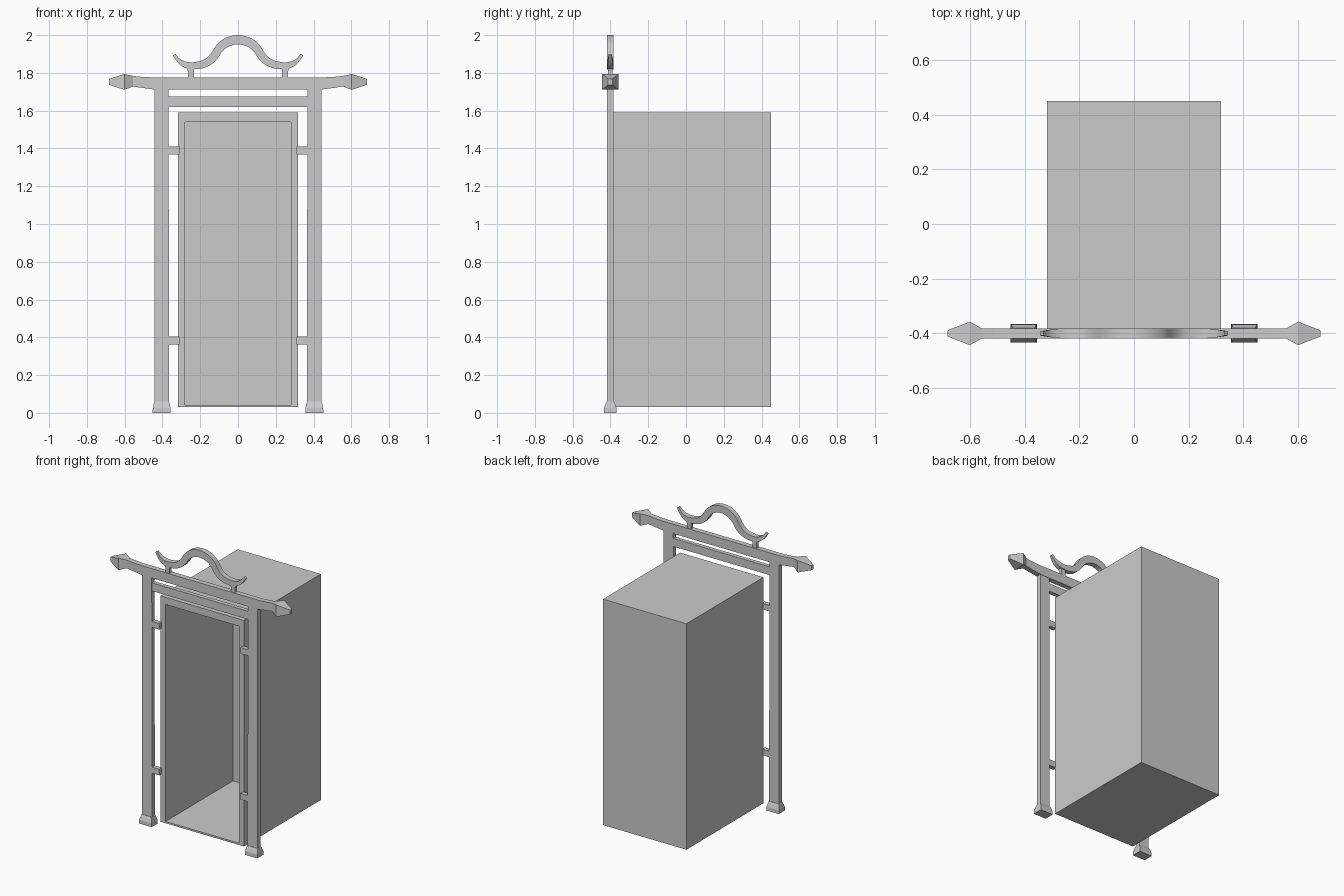
import bpy, bmesh
from mathutils import Vector

if "Cube" in bpy.data.objects:
    bpy.data.objects.remove(bpy.data.objects["Cube"])

GATE_Y = -0.401


def loft(name, rings, smooth=False):
    """Skin a list of equal-length vertex rings and cap both ends."""
    bm = bmesh.new()
    rows = [[bm.verts.new(p) for p in ring] for ring in rings]
    for a, b in zip(rows, rows[1:]):
        n = len(a)
        for i in range(n):
            bm.faces.new((a[i], a[(i + 1) % n], b[(i + 1) % n], b[i]))
    bm.faces.new(rows[0])
    bm.faces.new(rows[-1])
    bmesh.ops.recalc_face_normals(bm, faces=bm.faces)
    mesh = bpy.data.meshes.new(name)
    bm.to_mesh(mesh)
    bm.free()
    ob = bpy.data.objects.new(name, mesh)
    bpy.context.collection.objects.link(ob)
    if smooth:
        bpy.ops.object.select_all(action='DESELECT')
        ob.select_set(True)
        bpy.context.view_layer.objects.active = ob
        bpy.ops.object.shade_smooth_by_angle(angle=0.6)
    return ob


def strip(name, sections, smooth=False):
    """Sections are (x1, z1, x2, z2, half depth) in the gate plane."""
    y = GATE_Y
    return loft(name, [[(a, y - w, b), (a, y + w, b), (c, y + w, d), (c, y - w, d)]
                       for a, b, c, d, w in sections], smooth)


def bar(name, x1, x2, z1, z2, w):
    return strip(name, [(x1, z2, x1, z1, w), (x2, z2, x2, z1, w)])


def mirrored(half):
    return [(-a, b, -c, d, w) for a, b, c, d, w in reversed(half)] + half


def spline(points, steps=3):
    """Catmull-Rom through the section tuples."""
    pts = [points[0]] + points + [points[-1]]
    out = []
    for p0, p1, p2, p3 in zip(pts, pts[1:], pts[2:], pts[3:]):
        for k in range(steps):
            t = k / steps
            out.append(tuple(0.5 * (2 * b + (c - a) * t + (2*a - 5*b + 4*c - d) * t * t
                                    + (3*b - a - 3*c + d) * t ** 3)
                             for a, b, c, d in zip(p0, p1, p2, p3)))
    out.append(points[-1])
    return out


def rect(x, y, z1, z2):
    return [(-x, y, z1), (x, y, z1), (x, y, z2), (-x, y, z2)]


# Deep hollow box, open at the front
loft("cabinet_box", [rect(0.318, 0.45, 0.03, 1.59), rect(0.318, -0.39, 0.03, 1.59),
                     rect(0.28, -0.39, 0.042, 1.54), rect(0.28, 0.345, 0.042, 1.54)])

for s, side in ((-1, "left"), (1, "right")):
    cx = s * 0.404
    # Post and flared foot
    strip("post_" + side, [(cx - h, z, cx + h, z, 0.016)
                           for z, h in ((0.05, 0.038), (1.715, 0.037))])
    strip("foot_" + side, [(cx - h, z, cx + h, z, w) for z, h, w in
                           ((0, 0.048, 0.034), (0.025, 0.047, 0.033),
                            (0.045, 0.043, 0.026), (0.06, 0.039, 0.019))])
    # Brackets joining the post to the box
    for z, level in ((0.383, "lower"), (1.39, "upper")):
        bar(f"bracket_{level}_{side}", s * 0.31, s * 0.37, z - 0.021, z + 0.021, 0.015)
    # Arrow-shaped beam end
    strip("beam_finial_" + side, [(s * x, t, s * x, b, w) for x, t, b, w in
                                  ((0.555, 1.784, 1.728, 0.017), (0.602, 1.794, 1.711, 0.043),
                                   (0.684, 1.768, 1.737, 0.011))])
    # Short peg under the crest
    strip("crest_peg_" + side, [(s * 0.25 - h, z, s * 0.25 + h, z, 0.012) for z, h in
                                ((1.77, 0.016), (1.81, 0.016), (1.832, 0.023))])

# Top beam with slightly lifted ends, and the rail below it
strip("top_beam", mirrored([(x, t, x, b, 0.018) for x, t, b in
                            ((0.38, 1.776, 1.711), (0.45, 1.776, 1.713),
                             (0.51, 1.779, 1.721), (0.565, 1.785, 1.729))]))
bar("lower_rail", -0.37, 0.37, 1.62, 1.676, 0.014)

# Wavy crest: top edge, bottom edge, half depth
crest = [(0.06, 1.988, 0.042, 1.942, 0.018), (0.11, 1.953, 0.08, 1.918, 0.018),
         (0.142, 1.905, 0.107, 1.878, 0.018), (0.178, 1.871, 0.145, 1.842, 0.018),
         (0.23, 1.857, 0.195, 1.823, 0.018), (0.265, 1.857, 0.255, 1.82, 0.018),
         (0.298, 1.868, 0.298, 1.836, 0.015), (0.318, 1.884, 0.326, 1.864, 0.011),
         (0.331, 1.901, 0.345, 1.892, 0.008)]
half = [(0.0, 2.0, 0.0, 1.951, 0.018)] + crest
full = [(-a, b, -c, d, w) for a, b, c, d, w in reversed(crest)] + half
strip("wavy_crest", spline(full), smooth=True)
